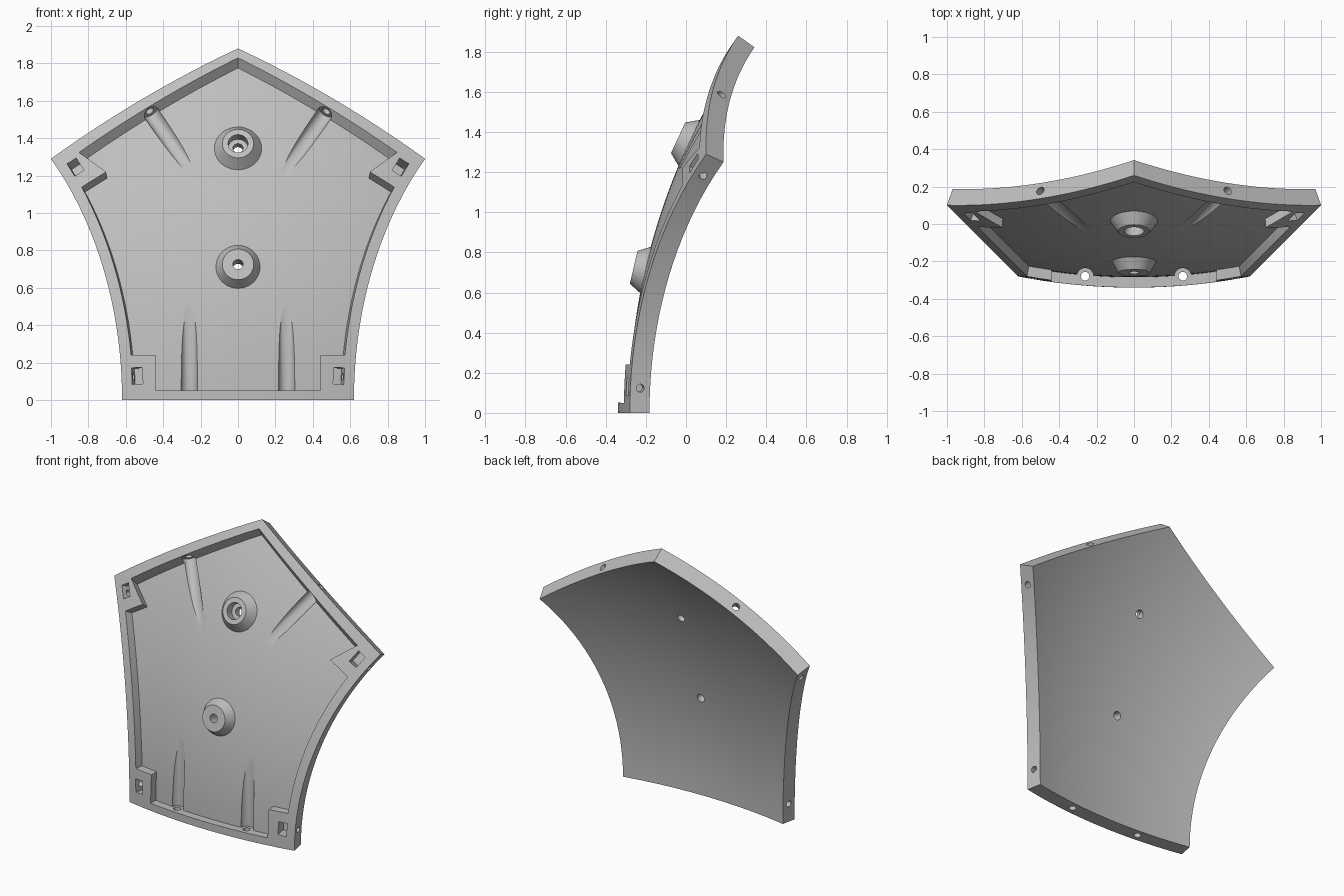
import bpy, bmesh, math
from mathutils import Vector, Matrix

cube = bpy.data.objects.get("Cube")
if cube:
    bpy.data.objects.remove(cube, do_unlink=True)

CENTRE = Vector((0, 2.905, 0))          # centre of the spherical shell
R_OUT, R_FLOOR, R_IN, R_MID = 3.245, 3.19, 3.145, 3.195
COLS, ROWS = 36, 20

grey = bpy.data.materials.new("light grey")
grey.use_nodes = True
grey.diffuse_color = (0.52, 0.52, 0.52, 1)
grey.node_tree.nodes["Principled BSDF"].inputs["Base Color"].default_value = grey.diffuse_color


def make(name, bm):
    bmesh.ops.remove_doubles(bm, verts=bm.verts, dist=1e-5)
    bmesh.ops.recalc_face_normals(bm, faces=bm.faces)
    mesh = bpy.data.meshes.new(name)
    bm.to_mesh(mesh)
    bm.free()
    mesh.materials.append(grey)
    obj = bpy.data.objects.new(name, mesh)
    bpy.context.collection.objects.link(obj)
    return obj


def combine(target, tool, operation="DIFFERENCE"):
    mod = target.modifiers.new("combine", "BOOLEAN")
    mod.operation, mod.solver, mod.object = operation, "EXACT", tool
    bpy.context.view_layer.objects.active = target
    bpy.ops.object.modifier_apply(modifier=mod.name)
    bpy.data.objects.remove(tool, do_unlink=True)


def direction(x, z):
    """Unit direction from the centre to the outer surface point at x, z."""
    return Vector((x, -math.sqrt(R_OUT**2 - x * x - z * z), z)).normalized()


def side(k, z):
    """Direction of the side edge, where the sphere meets the plane x - y = k."""
    s = k + CENTRE.y
    return direction((s - math.sqrt(2 * (R_OUT**2 - z * z) - s * s)) / 2, z)


def outline(k, z_low, z_corner, z_tip):
    """Rows of directions that fill a five-sided patch."""
    edge = [side(k, z_low + (z_corner - z_low) * i / ROWS) for i in range(ROWS + 1)]
    tip = direction(0, z_tip)
    edge += [edge[ROWS].lerp(tip, i / ROWS).normalized() for i in range(1, ROWS + 1)]
    flip = Vector((-1, 1, 1))
    return [[(e * flip).lerp(e, j / COLS).normalized() for j in range(COLS + 1)] for e in edge]


def shell(name, low, r_low, high, r_high):
    bm = bmesh.new()
    a, b = [[[bm.verts.new(CENTRE + d * r) for d in row] for row in rows]
            for rows, r in ((low, r_low), (high, r_high))]
    for i in range(len(a) - 1):
        for j in range(COLS):
            for g in (a, b):
                bm.faces.new((g[i][j], g[i][j + 1], g[i + 1][j + 1], g[i + 1][j]))
        for j in (0, COLS):
            bm.faces.new((a[i][j], a[i + 1][j], b[i + 1][j], b[i][j]))
    for j in range(COLS):
        bm.faces.new((a[0][j], a[0][j + 1], b[0][j + 1], b[0][j]))
    return make(name, bm)


def rod(name, p0, p1, r0, r1=None):
    """Cylinder or cone between two points."""
    axis = p1 - p0
    m = Matrix.Translation((p0 + p1) / 2) @ axis.to_track_quat("Z", "Y").to_matrix().to_4x4()
    bm = bmesh.new()
    bmesh.ops.create_cone(bm, cap_ends=True, segments=40, radius1=r0,
                          radius2=r1 or r0, depth=axis.length, matrix=m)
    return make(name, bm)


def prism(name, points, y, sweep):
    """Front-view polygon swept both ways along a vector."""
    bm = bmesh.new()
    ends = [[bm.verts.new(Vector((x, y, z)) + sweep * t) for x, z in points] for t in (-1, 1)]
    for e in ends:
        bm.faces.new(e)
    for i in range(len(points)):
        k = (i + 1) % len(points)
        bm.faces.new((ends[0][i], ends[0][k], ends[1][k], ends[1][i]))
    return make(name, bm)


def box(name, centre, axes, size):
    m = Matrix([a * s for a, s in zip(axes, size)]).transposed().to_4x4()
    bm = bmesh.new()
    bmesh.ops.create_cube(bm, size=1, matrix=Matrix.Translation(centre) @ m)
    return make(name, bm)


# Curved five-sided panel
body = outline(0.9, 0, 1.29, 1.88)
panel = shell("curved_panel", body, R_IN, body, R_OUT)

# Recess in the front, leaving the rim and four corner blocks
recess = shell("recess_cutter", outline(0.852, 0.05, 1.255, 1.806), R_FLOOR,
               outline(0.852, 0.05, 1.285, 1.84), R_OUT + 0.025)
for s in (1, -1):
    low = [(0.44, -0.1), (0.8, -0.1), (0.8, 0.24), (0.44, 0.24)]
    high = [(0.705, 1.22), (0.95, 1.49), (1.2, 1.3), (1.0, 1.04)]
    combine(recess, prism("low_block", [(s * x, z) for x, z in low], -0.3, Vector((0, 0.3, 0))))
    combine(recess, prism("high_block", [(s * x, z) for x, z in high], -0.018,
                          Vector((-0.03 * s, 0.33, -0.25))))
combine(panel, recess)

# Two tapered bosses
for z, base in ((1.37, 0.135), (0.725, 0.125)):
    d = direction(0, z)
    combine(panel, rod("boss", CENTRE + d * 3.175, CENTRE + d * 3.248, base, 0.084), "UNION")
    combine(panel, rod("boss_hole", CENTRE + d * 3, CENTRE + d * 3.4, 0.027))
    if z > 1:
        combine(panel, rod("counterbore", CENTRE + d * 3.19, CENTRE + d * 3.4, 0.053))

corner, tip = side(0.9, 1.29), direction(0, 1.88)
for s in (1, -1):
    flip = Vector((s, 1, 1))

    # Screw grooves and holes through the bottom and upper rims
    low_mid = direction(0.265, 0)
    high_mid = (corner + tip).normalized()
    for mid, inward, rim in ((low_mid, Vector((0, 0, 1)), 0.05),
                             (high_mid, corner.cross(tip).normalized(), 0.06)):
        p, n = CENTRE + mid * R_MID * flip, inward * flip
        combine(panel, rod("groove", p + n * rim, p + n * 0.7, 0.044))
        combine(panel, rod("rim_hole", p - n * 0.1, p + n * (rim + 0.03), 0.023))

    # Nut pockets in the corner blocks, reached by holes from the sides
    for z in (0.125, 1.2):
        d = side(0.9, z)
        along = (side(0.9, z + 0.01) - side(0.9, z - 0.01)).normalized()
        inward = along.cross(d).normalized()
        if inward.x > 0:
            inward = -inward
        edge = CENTRE + d * R_MID
        pocket = edge + inward * 0.085 + d * 0.025
        axes = [v * flip for v in (inward, along, d)]
        combine(panel, box("pocket", pocket * flip, axes, (0.058, 0.088, 0.12)))
        combine(panel, rod("side_hole", (edge - inward * 0.05) * flip,
                           (edge + inward * 0.08) * flip, 0.02))

# Smooth shading with sharp edges kept
bpy.ops.object.select_all(action="DESELECT")
panel.select_set(True)
bpy.context.view_layer.objects.active = panel
bpy.ops.object.shade_smooth_by_angle(angle=math.radians(30))
